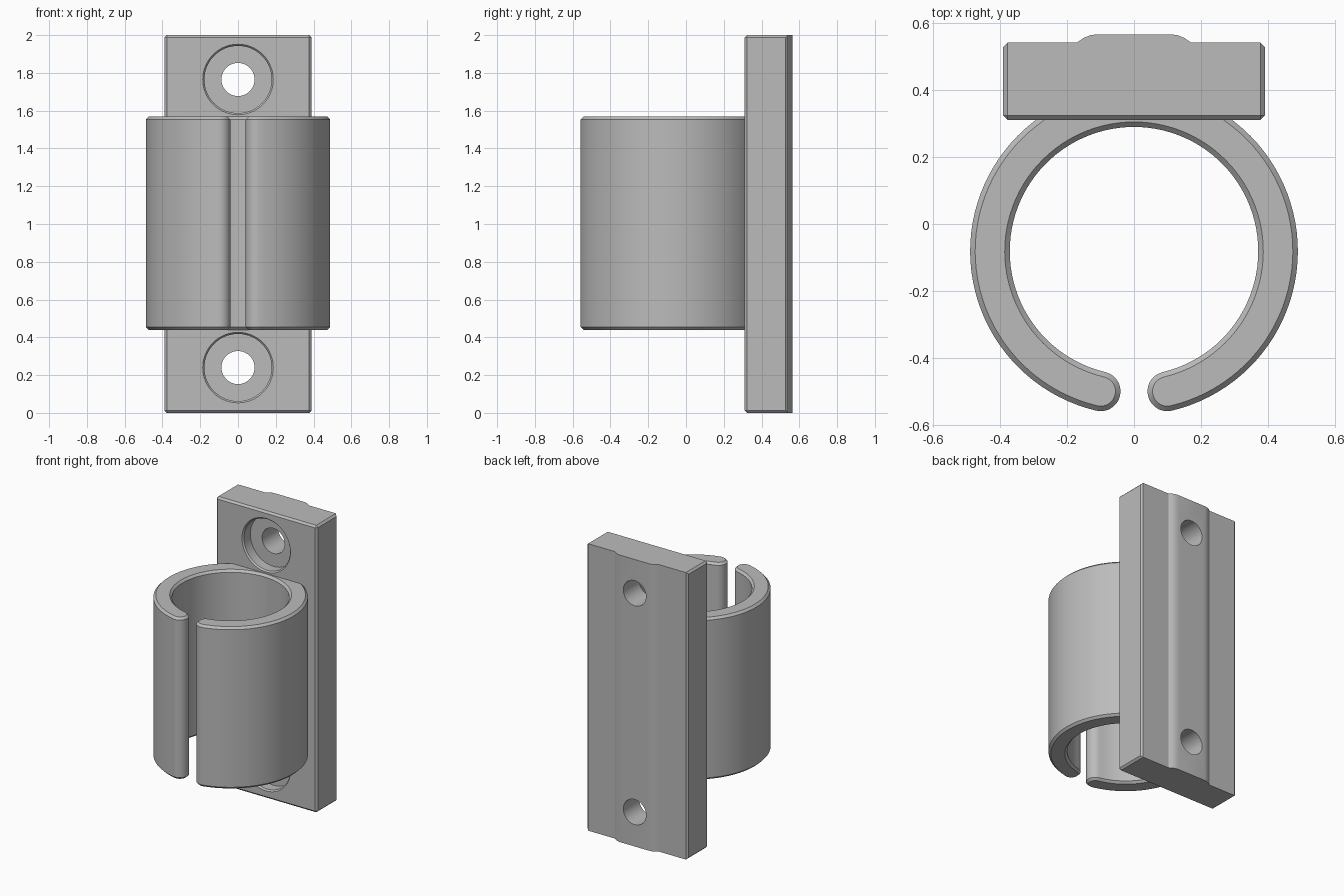
import bpy, bmesh
from math import pi, sin, cos, asin, atan2
from mathutils import Vector

cube = bpy.data.objects.get("Cube")
if cube:
    bpy.data.objects.remove(cube, do_unlink=True)

grey = bpy.data.materials.new("light grey")
grey.use_nodes = True
COLOUR = (0.5, 0.5, 0.5, 1)
grey.diffuse_color = COLOUR
grey.node_tree.nodes["Principled BSDF"].inputs["Base Color"].default_value = COLOUR

FRONT, BACK, HALF = 0.31, 0.54, 0.39      # plate depth range and half width
CHAMFER = 0.013


def make_object(name, bm):
    bmesh.ops.recalc_face_normals(bm, faces=bm.faces)
    mesh = bpy.data.meshes.new(name)
    bm.to_mesh(mesh)
    bm.free()
    mesh.materials.append(grey)
    obj = bpy.data.objects.new(name, mesh)
    bpy.context.collection.objects.link(obj)
    return obj


def extrude_profile(points, z0, z1):
    """Closed outline in plan, extruded upwards."""
    bm = bmesh.new()
    face = bm.faces.new([bm.verts.new((x, y, z0)) for x, y in points])
    top = bmesh.ops.extrude_face_region(bm, geom=[face])
    moved = [v for v in top["geom"] if isinstance(v, bmesh.types.BMVert)]
    bmesh.ops.translate(bm, verts=moved, vec=(0, 0, z1 - z0))
    bmesh.ops.recalc_face_normals(bm, faces=bm.faces)
    return bm


def chamfer(bm, rule, width):
    edges = [e for e in bm.edges if rule(*(v.co for v in e.verts))]
    bmesh.ops.bevel(bm, geom=edges, offset=width, segments=1,
                    affect='EDGES', clamp_overlap=True)


def shade(obj):
    bpy.ops.object.select_all(action='DESELECT')
    obj.select_set(True)
    bpy.context.view_layer.objects.active = obj
    bpy.ops.object.shade_smooth_by_angle(angle=pi / 6)


# Mounting plate with a raised rib down the back
rib = [(0.17, BACK), (0.15, 0.554), (0.13, 0.562), (0.11, 0.565)]
half = [(HALF, FRONT), (HALF, BACK)] + rib
bm = extrude_profile(half + [(-x, y) for x, y in reversed(half)], 0, 2)
chamfer(bm, lambda a, b: all(abs(abs(v.x) - HALF) < 1e-4 for v in (a, b)) and a.x * b.x > 0
        or all(abs(v.y - FRONT) < 1e-4 for v in (a, b)), CHAMFER)
plate = make_object("mounting_plate", bm)


# Counterbored screw holes, cut with a stepped turned shape
def screw_cutter(z):
    steps = [(0.0875, 0.7), (0.0875, 0.39), (0.178, 0.39), (0.178, 0.32), (0.2, 0.295)]
    n = 64
    bm = bmesh.new()
    rings = [[bm.verts.new((r * cos(2 * pi * i / n), y, z + r * sin(2 * pi * i / n)))
              for i in range(n)] for r, y in steps]
    for a, b in zip(rings, rings[1:]):
        for i in range(n):
            j = (i + 1) % n
            bm.faces.new((a[i], a[j], b[j], b[i]))
    bm.faces.new(rings[0])
    bm.faces.new(rings[-1])
    obj = make_object("screw_hole_cutter", bm)
    obj.hide_render = True
    return obj


for z in (0.24, 1.765):
    cutter = screw_cutter(z)
    mod = plate.modifiers.new("screw_hole", 'BOOLEAN')
    mod.operation, mod.solver, mod.object = 'DIFFERENCE', 'EXACT', cutter
    bpy.context.view_layer.objects.active = plate
    bpy.ops.object.modifier_apply(modifier=mod.name)
    bpy.data.objects.remove(cutter, do_unlink=True)
shade(plate)

# Open ring with rounded ends, gap facing the front
CENTRE, OUTER, INNER = Vector((0, -0.081)), 0.488, 0.37
Z0, Z1 = 0.44, 1.568
mid, cap = (OUTER + INNER) / 2, (OUTER - INNER) / 2
gap = asin((0.04 + cap) / mid)
start, end = -pi / 2 + gap, 1.5 * pi - gap


def arc(centre, radius, a0, a1, n):
    return [centre + radius * Vector((cos(a), sin(a)))
            for a in (a0 + (a1 - a0) * i / n for i in range(n))]


def end_centre(a):
    return CENTRE + mid * Vector((cos(a), sin(a)))


outline = (arc(CENTRE, OUTER, start, end, 96)
           + arc(end_centre(end), cap, end, end + pi, 14)
           + arc(CENTRE, INNER, end, start, 96)
           + arc(end_centre(start), cap, start + pi, start + 2 * pi, 14))
bm = extrude_profile(outline, Z0, Z1)
chamfer(bm, lambda a, b: abs(a.z - b.z) < 1e-4, 0.015)
# Trim the ring where it meets the plate
bmesh.ops.bisect_plane(bm, geom=bm.verts[:] + bm.edges[:] + bm.faces[:],
                       plane_co=(0, FRONT + 0.002, 0), plane_no=(0, 1, 0), clear_outer=True)
shade(make_object("clip_ring", bm))
